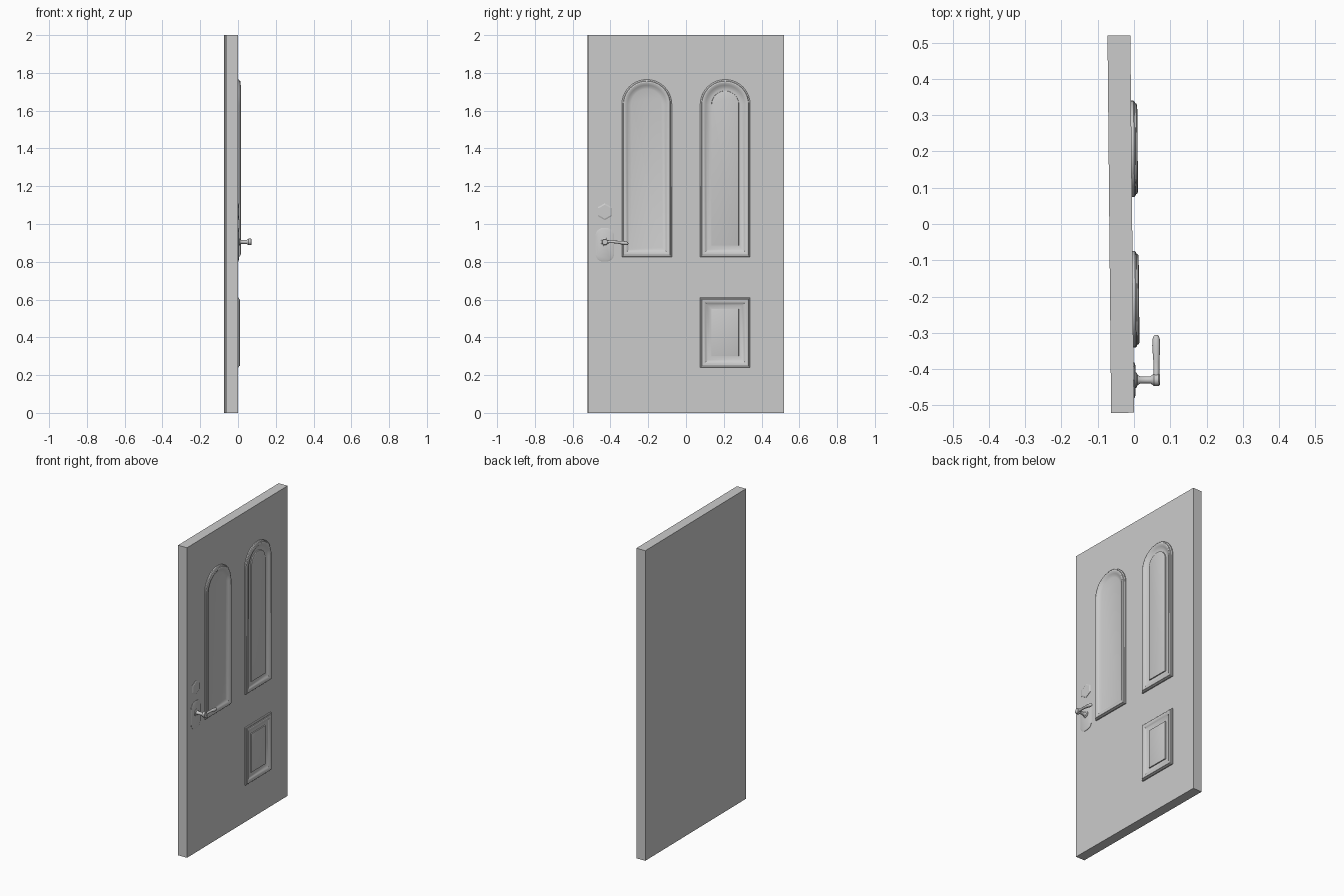
import bpy, bmesh
from math import pi, sin, cos
from mathutils import Matrix, Vector

if "Cube" in bpy.data.objects:
    bpy.data.objects.remove(bpy.data.objects["Cube"])

# Local frame: x = 0 is the door face; the whole door is turned very slightly
PLACE = Matrix.Translation((-0.005, 0, 0)) @ Matrix.Rotation(0.0096, 4, 'Z')


def loft(name, rings, smooth=None):
    """Skin a list of equal-length closed rings and cap both ends."""
    bm = bmesh.new()
    loops = [[bm.verts.new(p) for p in ring] for ring in rings]
    n = len(loops[0])
    for a, b in zip(loops, loops[1:]):
        for i in range(n):
            j = (i + 1) % n
            bm.faces.new((a[i], a[j], b[j], b[i]))
    bm.faces.new(loops[0])
    bm.faces.new(loops[-1])
    bmesh.ops.recalc_face_normals(bm, faces=bm.faces)
    mesh = bpy.data.meshes.new(name)
    bm.to_mesh(mesh)
    bm.free()
    ob = bpy.data.objects.new(name, mesh)
    bpy.context.collection.objects.link(ob)
    ob.matrix_world = PLACE
    if smooth:
        bpy.ops.object.select_all(action='DESELECT')
        ob.select_set(True)
        bpy.context.view_layer.objects.active = ob
        bpy.ops.object.shade_smooth_by_angle(angle=smooth)
    return ob


def outline(yc, z0, z1, half, arched, inset, x):
    """Panel outline shrunk by inset, rectangular or with a round top."""
    h = half - inset
    pts = [(x, yc - h, z0 + inset), (x, yc + h, z0 + inset)]
    if arched:
        zc = z1 - half
        pts += [(x, yc + h * cos(pi * i / 20), zc + h * sin(pi * i / 20)) for i in range(21)]
    else:
        pts += [(x, yc + h, z1 - inset), (x, yc - h, z1 - inset)]
    return pts


def ellipse(center, u, v, n):
    """Ring spanned by the two radius vectors u and v."""
    c, u, v = Vector(center), Vector(u), Vector(v)
    return [c + u * cos(2 * pi * i / n) + v * sin(2 * pi * i / n) for i in range(n)]


def turned(name, yc, zc, profile, n, smooth=None):
    """Turned part on an axis leaving the door; profile is (x, radius)."""
    return loft(name, [ellipse((x, yc, zc), (0, 0, r), (0, r, 0), n) for x, r in profile], smooth)


# Door slab
slab = [(-0.52, 0), (0.52, 0), (0.52, 2), (-0.52, 2)]
loft("door_slab", [[(x, y, z) for y, z in slab] for x in (-0.063, 0)])

# Panel mouldings: (inset, height above face)
frame = [(0, -0.002), (0, 0.007), (0.003, 0.010), (0.007, 0.011), (0.009, 0.015),
         (0.014, 0.017), (0.021, 0.016), (0.030, 0.010), (0.040, 0.005), (0.050, 0.002)]
raised = frame + [(0.060, 0.002), (0.061, 0.008), (0.064, 0.009)]
panels = [("left_arched_panel", -0.2075, 0.825, 1.765, True, frame),
          ("right_arched_panel", 0.2075, 0.825, 1.765, True, raised),
          ("lower_right_panel", 0.2075, 0.24, 0.61, False, raised)]
for name, yc, z0, z1, arched, prof in panels:
    loft(name, [outline(yc, z0, z1, 0.1325, arched, d, x) for d, x in prof], 0.5)

# Handle back plate with rounded ends
HY, HZ = -0.43, 0.905


def plate_ring(x, inset):
    r = 0.04 - inset
    ring = []
    for k, (sy, sz) in enumerate(((1, 1), (-1, 1), (-1, -1), (1, -1))):
        for i in range(7):
            a = pi / 2 * (k + i / 6)
            ring.append((x, HY + sy * 0.009 + r * cos(a), 0.89 + sz * 0.049 + r * sin(a)))
    return ring


loft("handle_plate", [plate_ring(-0.002, 0), plate_ring(0.002, 0), plate_ring(0.005, 0.008)], 0.5)

# Six-sided lock rose above the handle
turned("lock_rose", HY, 1.065, [(-0.002, 0.045), (0.002, 0.045), (0.005, 0.037)], 6)

# Spindle with flared collar and hub
turned("handle_spindle", HY, HZ,
       [(0, 0.022), (0.008, 0.021), (0.011, 0.014), (0.018, 0.010), (0.046, 0.010),
        (0.052, 0.014), (0.056, 0.017), (0.069, 0.017), (0.072, 0.014)], 20, 0.6)

# Lever: (y, x centre, z centre, x radius, z radius)
stations = [(-0.442, 0.062, 0.905, 0.009, 0.009), (-0.425, 0.062, 0.906, 0.009, 0.012),
            (-0.405, 0.063, 0.906, 0.008, 0.007), (-0.380, 0.063, 0.905, 0.008, 0.007),
            (-0.355, 0.063, 0.903, 0.010, 0.008), (-0.335, 0.063, 0.900, 0.011, 0.010),
            (-0.318, 0.063, 0.898, 0.010, 0.010), (-0.309, 0.063, 0.897, 0.007, 0.007),
            (-0.306, 0.063, 0.897, 0.003, 0.003)]
loft("handle_lever", [ellipse((x, y, z), (rx, 0, 0), (0, 0, rz), 16)
                      for y, x, z, rx, rz in stations], 0.8)
